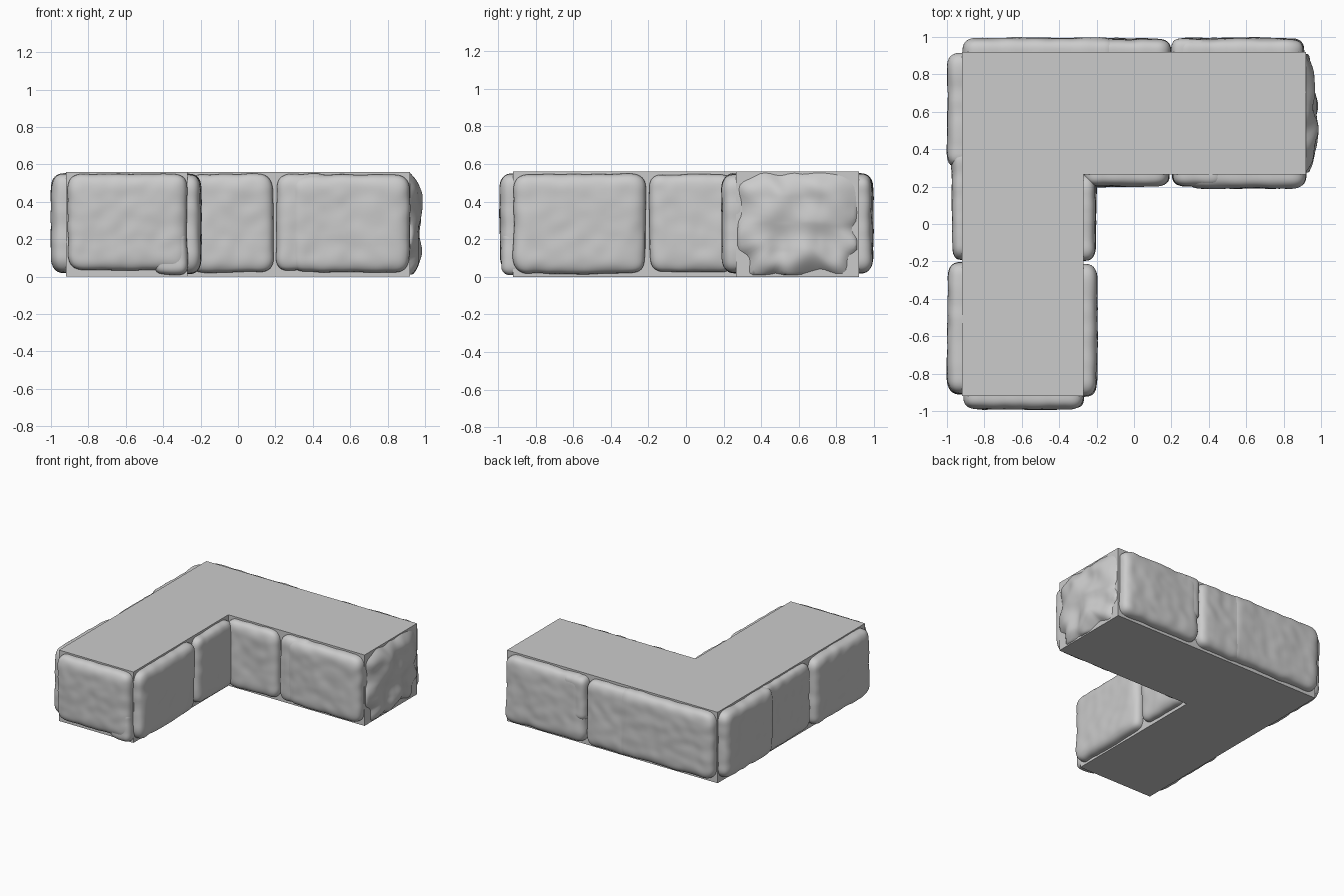
import bpy, bmesh, math
from mathutils import Vector, noise

cube = bpy.data.objects.get("Cube")
if cube:
    bpy.data.objects.remove(cube, do_unlink=True)

# One flat stone grey
grey = bpy.data.materials.new("stone_grey")
grey.use_nodes = True
colour = (0.6, 0.6, 0.6, 1)
grey.diffuse_color = colour
grey.node_tree.nodes["Principled BSDF"].inputs["Base Color"].default_value = colour

OUT, IN_X, IN_Y, TOP = 0.92, -0.27, 0.265, 0.56


def finish(name, bm):
    bmesh.ops.recalc_face_normals(bm, faces=bm.faces)
    mesh = bpy.data.meshes.new(name)
    bm.to_mesh(mesh)
    bm.free()
    mesh.materials.append(grey)
    obj = bpy.data.objects.new(name, mesh)
    bpy.context.collection.objects.link(obj)
    return obj


# L-shaped flat core
bm = bmesh.new()
outline = [(-OUT, -OUT), (IN_X, -OUT), (IN_X, IN_Y), (OUT, IN_Y), (OUT, OUT), (-OUT, OUT)]
base = bm.faces.new([bm.verts.new((x, y, 0)) for x, y in outline])
top = bmesh.ops.extrude_face_region(bm, geom=[base])
bmesh.ops.translate(bm, vec=(0, 0, TOP), verts=[v for v in top["geom"] if isinstance(v, bmesh.types.BMVert)])
if not base.is_valid or not any(len(f.verts) == 6 and f.calc_center_median().z < 0.01 for f in bm.faces):
    bm.faces.new([v for v in bm.verts if v.co.z < 0.01])
finish("wall_core", bm)

X, Y, Z = Vector((1, 0, 0)), Vector((0, 1, 0)), Vector((0, 0, 1))
# Each wall: point on its plane, direction along it, outward normal
WALLS = {
    "front_end": (-OUT * Y, X, -Y),
    "inner_back": (IN_Y * Y, X, -Y),
    "inner_side": (IN_X * X, Y, X),
    "left_end": (OUT * X, Y, X),
    "back": (OUT * Y, X, Y),
    "right": (-OUT * X, Y, -X),
}


def stone(name, wall, a0, a1, z0, z1, depth, rough=0.008):
    """Rounded, weathered block half sunk into a wall."""
    origin, along, normal = WALLS[wall]
    half = Vector(((a1 - a0) / 2, (z1 - z0) / 2, depth))
    corner = min(0.1, half.x * 0.6)
    radius = Vector((corner, corner, depth))
    bm = bmesh.new()
    bmesh.ops.create_cube(bm, size=2)
    bmesh.ops.subdivide_edges(bm, edges=bm.edges[:], cuts=31, use_grid_fill=True)
    for v in bm.verts:
        p = Vector(c * h for c, h in zip(v.co, half))
        inner = Vector(max(r - h, min(h - r, c)) for c, h, r in zip(p, half, radius))
        d = Vector((c - i) / r for c, i, r in zip(p, inner, radius))
        d /= sum(abs(c) ** 2.8 for c in d) ** (1 / 2.8)
        p = inner + Vector(c * r for c, r in zip(d, radius))
        world = origin + along * ((a0 + a1) / 2 + p.x) + Z * ((z0 + z1) / 2 + p.y)
        # Broad vertical weathering plus small lumps, both along the surface
        broad = noise.noise(Vector((world.x * 5, world.y * 5, world.z * 3)) + normal * 3)
        lumps = noise.noise(world * 13 + normal * 7)
        bump = rough * (broad + 0.6 * lumps - 0.3)
        flow = d.normalized()
        p += Vector((flow.x, flow.y, flow.z)) * bump
        v.co = origin + along * ((a0 + a1) / 2 + p.x) + Z * ((z0 + z1) / 2 + p.y) + normal * p.z
        v.co.z = max(0.004, min(TOP - 0.004, v.co.z))
    # The buried side is never seen
    hidden = [f for f in bm.faces if (f.calc_center_median() - origin).dot(normal) < -0.03]
    bmesh.ops.delete(bm, geom=hidden, context="FACES")
    obj = finish(name, bm)
    for f in obj.data.polygons:
        f.use_smooth = True
    return obj


# Front end
stone("front_end_stone", "front_end", -0.91, -0.27, 0.03, 0.55, 0.07)
stone("front_end_chip", "front_end", -0.45, -0.27, 0.01, 0.25, 0.062)

# Inner faces of the corner
stone("inner_back_short_stone", "inner_back", -0.27, 0.19, 0.02, 0.55, 0.066)
stone("inner_back_long_stone", "inner_back", 0.28, 0.92, 0.02, 0.545, 0.075)
stone("inner_back_chip", "inner_back", 0.205, 0.49, 0.03, 0.55, 0.062)
stone("inner_side_long_stone", "inner_side", -0.92, -0.21, 0.015, 0.55, 0.074)
stone("inner_side_short_stone", "inner_side", -0.2, 0.265, 0.02, 0.55, 0.07)

# Outer back
stone("back_long_stone", "back", -0.915, -0.08, 0.02, 0.55, 0.076)
stone("back_long_stone_side", "back", -0.3, 0.195, 0.02, 0.545, 0.072)
stone("back_short_stone", "back", 0.21, 0.91, 0.02, 0.55, 0.076)
stone("back_chip", "back", 0.2, 0.41, 0.2, 0.545, 0.074)

# Outer right
stone("right_front_stone", "right", -0.91, -0.205, 0.02, 0.55, 0.078)
stone("right_middle_stone", "right", -0.19, 0.42, 0.02, 0.55, 0.056)
stone("right_back_stone", "right", 0.3, 0.915, 0.02, 0.55, 0.08)


# Broken left end: ragged star outline with ridges and hollows
def broken_stone():
    bm = bmesh.new()
    centre = Vector((OUT, 0.6, 0.28))
    rings, steps = 24, 96
    rows = []
    for i in range(1, rings + 1):
        t = i / rings
        row = []
        for j in range(steps):
            a = math.tau * j / steps
            c, s = math.cos(a), math.sin(a)
            # Squarish reach, made ragged by noise
            reach = 0.275 / (abs(c) ** 4 + abs(s) ** 4) ** 0.25
            reach *= 1 + 0.22 * noise.noise(Vector((c * 2.6, s * 2.6, 4)))
            y = max(0.275, min(0.91, centre.y + 1.12 * reach * t * c))
            z = max(0.01, min(TOP - 0.005, centre.z + 0.98 * reach * t * s))
            hollow = noise.noise(Vector((y * 7, z * 7, 2)))
            peak = 0.056 - 0.05 * max(0, y - 0.55)
            h = (peak + 0.032 * hollow) * (1 - t ** 5)
            row.append(bm.verts.new((OUT - 0.002 + min(0.078, h), y, z)))
        rows.append(row)
    bm.faces.new(rows[0])
    for inner, outer in zip(rows, rows[1:]):
        for j in range(steps):
            k = (j + 1) % steps
            bm.faces.new((inner[j], outer[j], outer[k], inner[k]))
    obj = finish("left_end_broken_stone", bm)
    for f in obj.data.polygons:
        f.use_smooth = True


broken_stone()
